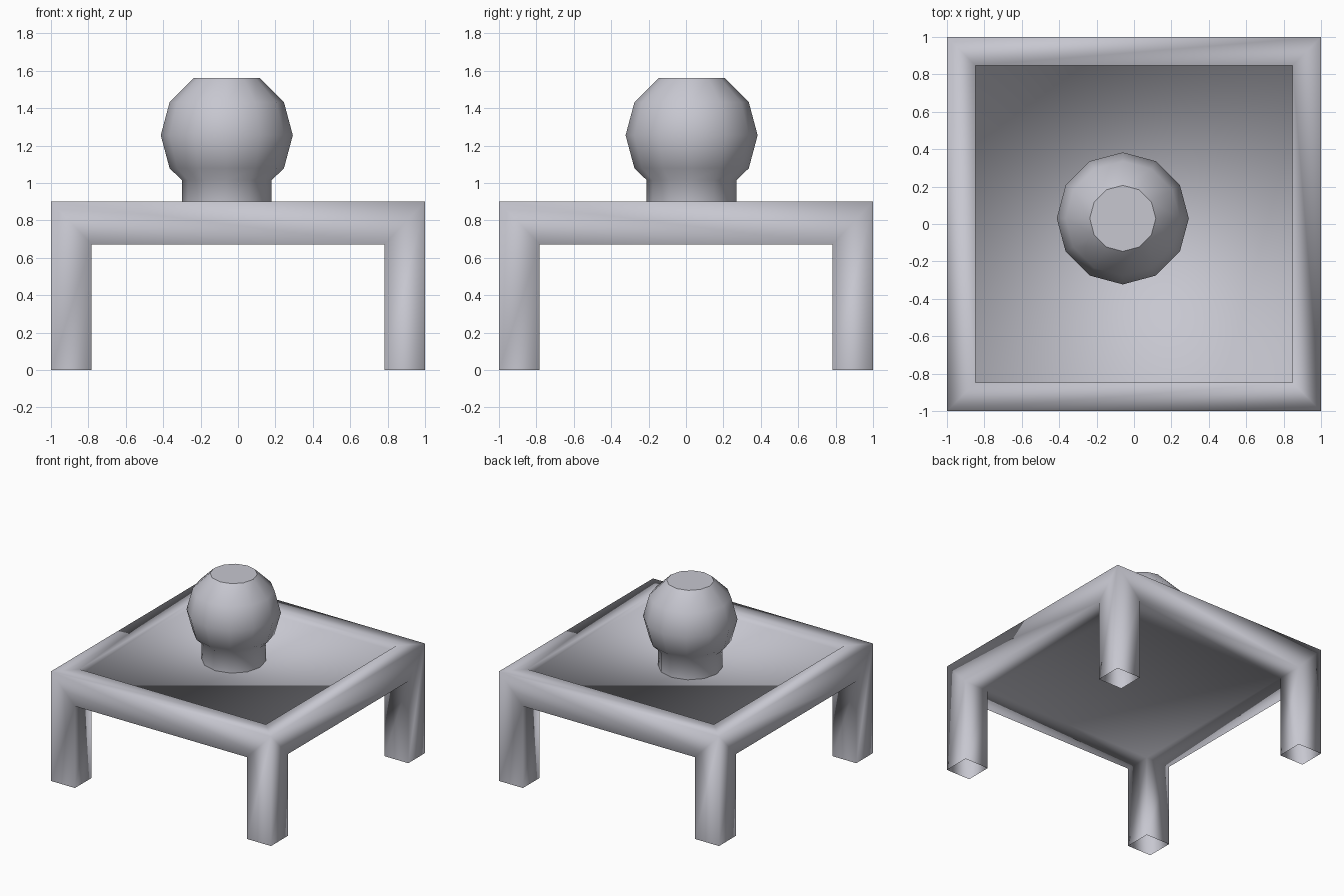
import bpy, bmesh, math
from mathutils import Matrix

if "Cube" in bpy.data.objects:
    bpy.data.objects.remove(bpy.data.objects["Cube"])

LEG, LOW, HIGH = 0.782, 0.672, 0.9      # inner leg face, underside, rim top
RIM, TRAY = 0.847, 0.855                # inner rim edge, tray floor height
CX, CY = -0.06, 0.03                    # axis of the knob

mat = bpy.data.materials.new("cool_grey")
mat.diffuse_color = (0.57, 0.57, 0.63, 1)
mat.use_nodes = True
mat.node_tree.nodes["Principled BSDF"].inputs["Base Color"].default_value = mat.diffuse_color


def finish(name, bm):
    bmesh.ops.recalc_face_normals(bm, faces=bm.faces[:])
    me = bpy.data.meshes.new(name)
    bm.to_mesh(me)
    bm.free()
    me.materials.append(mat)
    ob = bpy.data.objects.new(name, me)
    bpy.context.collection.objects.link(ob)
    return ob


# Table frame: one corner described once, turned four times
corner = {
    "A": (-1, -1, HIGH), "B": (-1, -1, 0),              # outer leg edge
    "I": (-RIM, -RIM, HIGH), "T": (-RIM, -RIM, TRAY),   # tray corner
    "P": (-LEG, -1, LOW), "p": (-LEG, -1, 0),           # leg edges
    "Q": (-1, -LEG, LOW), "q": (-1, -LEG, 0),
    "N": (-LEG, -LEG, LOW), "n": (-LEG, -LEG, 0),
}
bm = bmesh.new()
rings = []
for k in range(4):
    ring = {key: bm.verts.new(co) for key, co in corner.items()}
    bmesh.ops.rotate(bm, verts=list(ring.values()),
                     matrix=Matrix.Rotation(k * math.pi / 2, 3, 'Z'))
    rings.append(ring)
for k in range(4):
    a, b = rings[k], rings[(k + 1) % 4]
    for f in ((a["B"], a["p"], a["P"], a["A"]),         # leg outside
              (a["A"], a["P"], b["Q"], b["A"]),         # apron
              (b["A"], b["Q"], b["q"], b["B"]),         # next leg outside
              (a["A"], b["A"], b["I"], a["I"]),         # rim top
              (a["I"], b["I"], b["T"], a["T"]),         # tray wall
              (a["p"], a["n"], a["N"], a["P"]),         # leg inside
              (a["n"], a["q"], a["Q"], a["N"]),
              (a["P"], a["N"], b["N"], b["Q"])):        # underside strip
        bm.faces.new(f)
bm.faces.new([r["T"] for r in rings])                   # tray floor
bm.faces.new([r["N"] for r in rings])                   # underside
for f in bm.faces:
    f.smooth = True
finish("table_frame", bm)

# Knob: 12-sided lathe, neck flowing into the ball, flat top
R, CZ = 0.353, 1.255
profile = [(0.24, TRAY), (0.24, 1.015)]
profile += [(R * math.cos(math.radians(a)), CZ + R * math.sin(math.radians(a)))
            for a in (-30, 0, 30, 60)]
bm = bmesh.new()
loops = [[bm.verts.new((CX + r * math.cos(i * math.pi / 6),
                        CY + r * math.sin(i * math.pi / 6), z))
          for i in range(12)] for r, z in profile]
for a, b in zip(loops, loops[1:]):
    for i in range(12):
        j = (i + 1) % 12
        bm.faces.new((a[i], a[j], b[j], b[i])).smooth = True
bm.faces.new(loops[-1])
finish("knob", bm)
